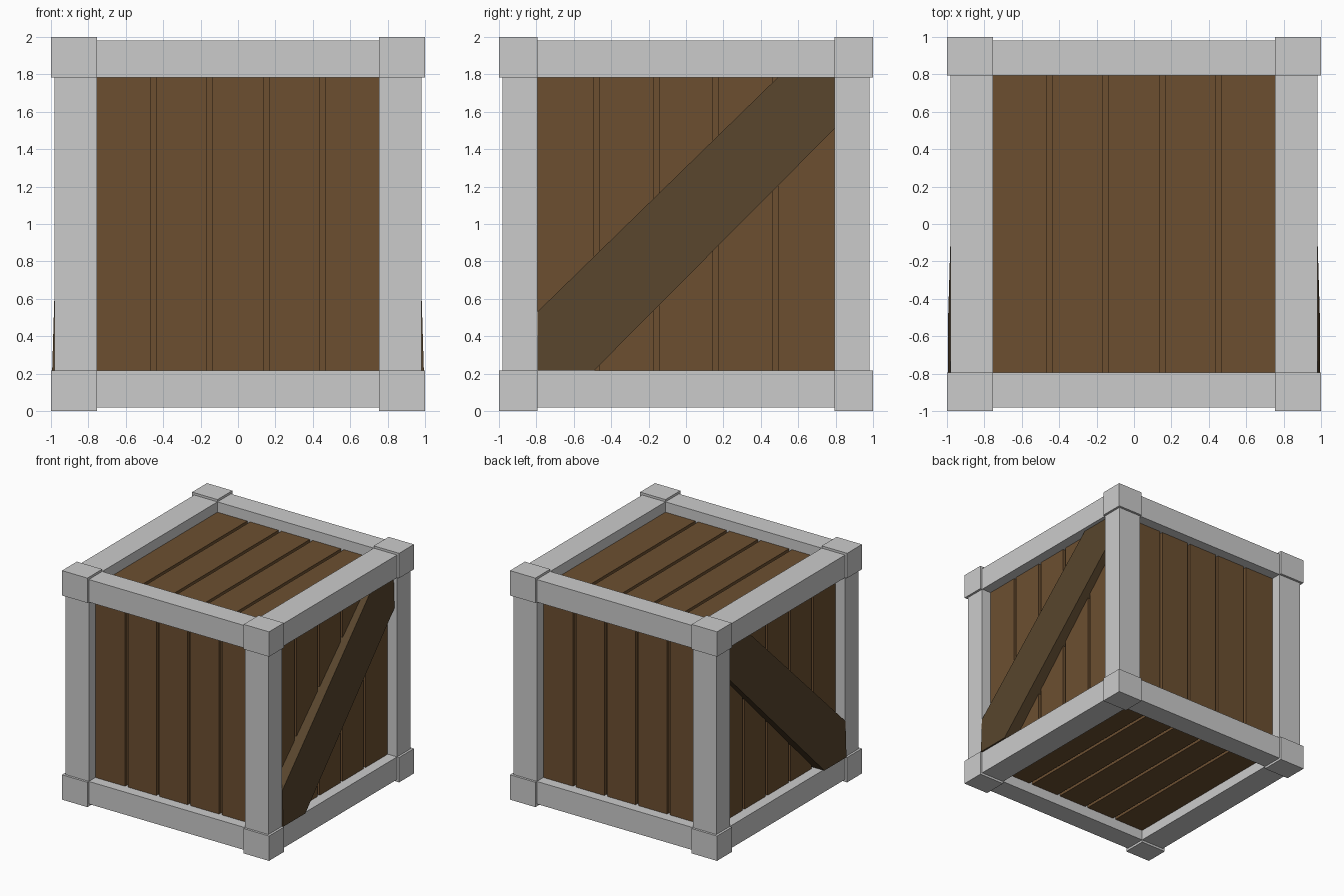
import bpy, bmesh
from mathutils import Vector
from itertools import product

if "Cube" in bpy.data.objects:
    bpy.data.objects.remove(bpy.data.objects["Cube"])


def material(name, rgb):
    m = bpy.data.materials.new(name)
    m.diffuse_color = (*rgb, 1)
    m.use_nodes = True
    m.node_tree.nodes["Principled BSDF"].inputs["Base Color"].default_value = m.diffuse_color
    return m


plank_mat = material("plank_wood", (0.15, 0.078, 0.03))
brace_mat = material("brace_wood", (0.098, 0.06, 0.026))

CENTRE = Vector((0, 0, 1))
OPEN = Vector((0.755, 0.795, 0.783))   # half size of the frame openings
INSET = 0.98                           # beam outer surface
PANEL, FLOOR, BACK = 0.89, 0.862, 0.80  # plank face, groove floor, panel back


def finish(name, bm, mat=None):
    bmesh.ops.recalc_face_normals(bm, faces=bm.faces)
    me = bpy.data.meshes.new(name)
    bm.to_mesh(me)
    bm.free()
    ob = bpy.data.objects.new(name, me)
    bpy.context.collection.objects.link(ob)
    if mat:
        me.materials.append(mat)
    return ob


def box(name, lo, hi):
    bm = bmesh.new()
    bmesh.ops.create_cube(bm, size=1)
    for v in bm.verts:
        v.co = CENTRE + Vector([lo[i] if v.co[i] < 0 else hi[i] for i in range(3)])
    return finish(name, bm)


def prism(name, loop_a, loop_b, mat):
    bm = bmesh.new()
    a = [bm.verts.new(p) for p in loop_a]
    b = [bm.verts.new(p) for p in loop_b]
    bm.faces.new(a)
    bm.faces.new(b)
    for i in range(len(a)):
        j = (i + 1) % len(a)
        bm.faces.new((a[i], a[j], b[j], b[i]))
    return finish(name, bm, mat)


def span(sign, inner, outer):
    return sorted((sign * inner, sign * outer))


# Corner blocks
for s in product((-1, 1), repeat=3):
    r = [span(s[i], OPEN[i], 1) for i in range(3)]
    box("corner_block", [p[0] for p in r], [p[1] for p in r])

# Frame beams, four along each axis
for axis, name in enumerate(("width_beam", "depth_beam", "corner_post")):
    for s in product((-1, 1), repeat=2):
        signs = iter(s)
        r = [(-OPEN[i], OPEN[i]) if i == axis else span(next(signs), OPEN[i], INSET)
             for i in range(3)]
        box(name, [p[0] for p in r], [p[1] for p in r])


# Five-plank panels: grooved profile extruded along the plank direction
def panel(name, n_axis, sign, u_axis, v_axis):
    half, groove = OPEN[u_axis], 0.014
    profile = [(-half, BACK), (-half, PANEL)]
    for k in range(1, 5):
        c = -half + 2 * half * k / 5
        profile += [(c - groove, PANEL), (c - groove, FLOOR),
                    (c + groove, FLOOR), (c + groove, PANEL)]
    profile += [(half, PANEL), (half, BACK)]
    loops = []
    for end in (-1, 1):
        loop = []
        for u, depth in profile:
            p = Vector()
            p[u_axis], p[n_axis], p[v_axis] = u, sign * depth, end * OPEN[v_axis]
            loop.append(p + CENTRE)
        loops.append(loop)
    prism(name, *loops, plank_mat)


panel("front_panel", 1, -1, 0, 2)
panel("back_panel", 1, 1, 0, 2)
panel("left_panel", 0, -1, 1, 2)
panel("right_panel", 0, 1, 1, 2)
panel("top_panel", 2, 1, 0, 1)
panel("bottom_panel", 2, -1, 0, 1)

# Diagonal braces on both sides, leaning slightly outward at the bottom
outline = [(-0.795, 0.218), (-0.49, 0.218), (0.795, 1.51),
           (0.795, 1.783), (0.49, 1.783), (-0.795, 0.53)]
for s, name in ((1, "right_brace"), (-1, "left_brace")):
    prism(name, [(s * 0.87, y, z) for y, z in outline],
          [(s * (0.98 - 0.03 * (z - 0.67)), y, z) for y, z in outline], brace_mat)
